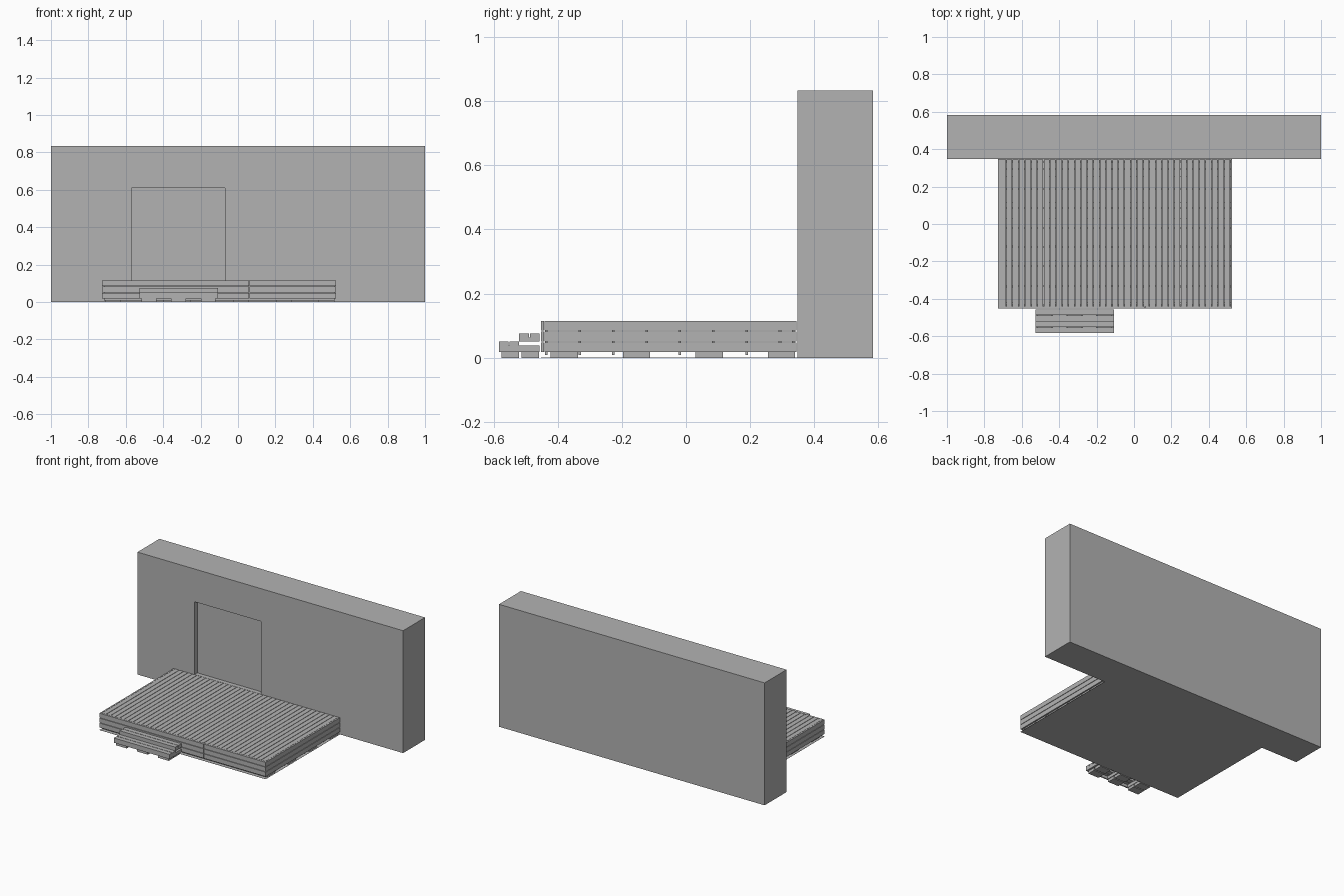
import bpy, bmesh
from mathutils import Matrix, Vector

cube = bpy.data.objects.get("Cube")
if cube:
    bpy.data.objects.remove(cube, do_unlink=True)

grey = bpy.data.materials.new("plain_grey")
grey.use_nodes = True
GREY = (0.45, 0.45, 0.45, 1)
grey.diffuse_color = GREY
next(n for n in grey.node_tree.nodes if n.type == 'BSDF_PRINCIPLED').inputs["Base Color"].default_value = GREY


def boxes(name, spans):
    """One object from boxes, each given as (x0, x1, y0, y1, z0, z1)."""
    bm = bmesh.new()
    for x0, x1, y0, y1, z0, z1 in spans:
        size = Vector((x1 - x0, y1 - y0, z1 - z0))
        mid = Vector((x0 + x1, y0 + y1, z0 + z1)) / 2
        bmesh.ops.create_cube(bm, size=1, matrix=Matrix.Translation(mid) @ Matrix.Diagonal(size).to_4x4())
    mesh = bpy.data.meshes.new(name)
    bm.to_mesh(mesh)
    bm.free()
    mesh.materials.append(grey)
    obj = bpy.data.objects.new(name, mesh)
    bpy.context.collection.objects.link(obj)
    return obj


def strips(start, end, count, gap):
    """Split a length into equal boards with gaps between them."""
    pitch = (end - start + gap) / count
    return [(start + i * pitch, start + (i + 1) * pitch - gap) for i in range(count)]


GAP = 0.003
LEFT, RIGHT, FRONT, BACK, TOP = -0.727, 0.525, -0.452, 0.345, 0.115
THICK, LIFT = 0.01, 0.018
WALL_FRONT, WALL_BACK = 0.347, 0.583

# House wall with a shallow doorway
wall = boxes("wall", [(-1, 1, WALL_FRONT, WALL_BACK, 0, 0.833)])
cutter = boxes("doorway_cutter", [(-0.57, -0.07, WALL_FRONT - 0.1, WALL_FRONT + 0.03, TOP, 0.61)])
cutter.hide_render = True
cutter.hide_set(True)
cut = wall.modifiers.new("doorway", 'BOOLEAN')
cut.operation = 'DIFFERENCE'
cut.solver = 'EXACT'
cut.object = cutter

# Ground sheet under the deck
boxes("ground_sheet", [(LEFT, RIGHT, FRONT, WALL_FRONT, 0, 0.001)])

# Deck boards run from the front to the wall
inner_l, inner_r, inner_f = LEFT + THICK, RIGHT - THICK, FRONT + THICK
boxes("deck_boards", [(a + GAP / 2, b - GAP / 2, inner_f + 0.001, BACK, TOP - 0.013, TOP)
                      for a, b in strips(inner_l, inner_r, 37, 0)])

# Joists across the deck
joist_y = [-0.435 + i * 0.104 for i in range(8)] + [0.334]
boxes("joists", [(inner_l, inner_r, y - 0.004, y + 0.004, 0.008, TOP - 0.013) for y in joist_y])

# Bearer pads
pad_x = [-0.71 + i * 0.228 for i in range(6)]
boxes("bearer_pads", [(x, x + 0.085, y, y + 0.085, 0.001, LIFT)
                      for x in pad_x for y in (-0.422, -0.197, 0.03, 0.255)])

# Three courses of fascia, with one joint along the front
courses = strips(LIFT, TOP, 3, GAP)
boxes("front_fascia", [(a, b, FRONT, inner_f, z0, z1)
                       for a, b in ((LEFT, 0.058), (0.061, RIGHT)) for z0, z1 in courses])
boxes("side_fascia", [(a, a + THICK, inner_f + 0.001, BACK, z0, z1)
                      for a in (LEFT, inner_r) for z0, z1 in courses])

# Two steps: treads, risers, stringers and feet
S_LEFT, S_RIGHT, S_BACK = -0.527, -0.107, -0.457
stringer_x = [S_LEFT + 0.01 + i * 0.08 for i in range(6)]
for label, nose, tread_back, base, top in (("lower", -0.583, -0.52, LIFT, 0.05),
                                           ("upper", -0.52, S_BACK, 0.05, 0.075)):
    under = top - 0.012
    boxes(label + "_treads", [(S_LEFT, S_RIGHT, a, b, under, top)
                              for a, b in strips(nose, tread_back, 2, GAP)])
    boxes(label + "_riser", [(S_LEFT, S_RIGHT, nose, nose + 0.008, base, under)])
    boxes(label + "_stringers", [(x - 0.005, x + 0.005, nose + 0.008, S_BACK, base, under)
                                 for x in stringer_x])
    boxes(label + "_ends", [(x, x + 0.006, nose + 0.008, S_BACK, base, under)
                            for x in (S_LEFT, S_RIGHT - 0.006)])
boxes("step_feet", [(x, x + 0.08, y, y + 0.055, 0, LIFT)
                    for x in (-0.515, -0.357, -0.199) for y in (-0.575, -0.513)])
